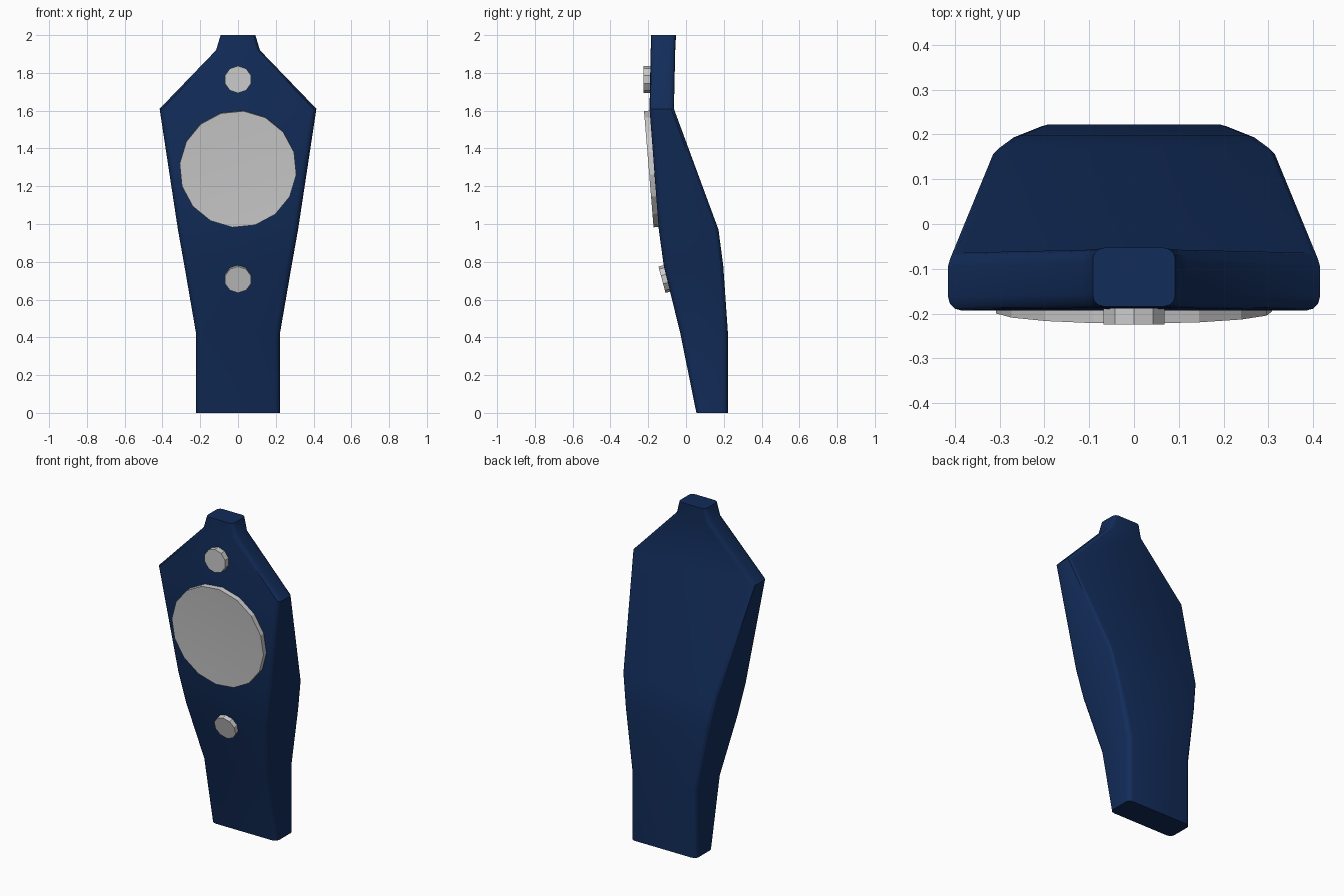
import bpy, bmesh, math
from mathutils import Matrix

if "Cube" in bpy.data.objects:
    bpy.data.objects.remove(bpy.data.objects["Cube"])


def finish(bm, name, color=None, angle=30):
    bmesh.ops.recalc_face_normals(bm, faces=bm.faces)
    me = bpy.data.meshes.new(name)
    bm.to_mesh(me)
    bm.free()
    ob = bpy.data.objects.new(name, me)
    bpy.context.collection.objects.link(ob)
    if color:
        mat = bpy.data.materials.new(name + "_paint")
        mat.diffuse_color = color
        mat.use_nodes = True
        mat.node_tree.nodes["Principled BSDF"].inputs["Base Color"].default_value = mat.diffuse_color
        me.materials.append(mat)
    bpy.ops.object.select_all(action='DESELECT')
    ob.select_set(True)
    bpy.context.view_layer.objects.active = ob
    bpy.ops.object.shade_smooth_by_angle(angle=math.radians(angle))
    return ob


def rounded_section(hw, y0, y1, r, seg=3):
    # rectangle with rounded corners in the xy plane
    pts = []
    for i, (cx, cy) in enumerate([(hw - r, y1 - r), (r - hw, y1 - r),
                                  (r - hw, y0 + r), (hw - r, y0 + r)]):
        for k in range(seg + 1):
            a = math.pi / 2 * (i + k / seg)
            pts.append((cx + r * math.cos(a), cy + r * math.sin(a)))
    return pts


# body: lofted rounded rectangles (z, half width, front y, back y, corner radius)
sections = [
    (0.00, 0.222, 0.055, 0.222, 0.03),
    (0.42, 0.222, -0.030, 0.222, 0.03),
    (0.78, 0.284, -0.118, 0.197, 0.03),
    (0.97, 0.318, -0.144, 0.172, 0.03),
    (1.61, 0.415, -0.193, -0.064, 0.03),
    (1.92, 0.116, -0.187, -0.057, 0.03),
    (2.00, 0.092, -0.184, -0.053, 0.025),
]
bm = bmesh.new()
rings = [[bm.verts.new((x, y, z)) for x, y in rounded_section(hw, y0, y1, r)]
         for z, hw, y0, y1, r in sections]
n = len(rings[0])
for a, b in zip(rings, rings[1:]):
    for i in range(n):
        j = (i + 1) % n
        bm.faces.new((a[i], a[j], b[j], b[i]))
bm.faces.new(rings[0][::-1])
bm.faces.new(rings[-1])
finish(bm, "body", (0.006, 0.025, 0.1, 1))


def disc(name, radius, sides, y, z, tilt, phase, depth=0.05, dish=0.0):
    # faceted disc whose front face is centred at (0, y, z)
    bm = bmesh.new()

    def ring(h):
        return [bm.verts.new((radius * math.cos(a), radius * math.sin(a), h))
                for a in (math.radians(phase + 360 * i / sides) for i in range(sides))]

    back, front = ring(-depth), ring(0)
    bm.faces.new(back[::-1])
    for i in range(sides):
        j = (i + 1) % sides
        bm.faces.new((back[i], back[j], front[j], front[i]))
    if dish:
        centre = bm.verts.new((0, 0, -dish))
        for i in range(sides):
            bm.faces.new((front[i], front[(i + 1) % sides], centre))
    else:
        bm.faces.new(front)
    bm.transform(Matrix.Translation((0, y, z)) @ Matrix.Rotation(math.radians(90 + tilt), 4, 'X'))
    return finish(bm, name, angle=20)


# large dial and the two small buttons
disc("dial", 0.31, 16, -0.197, 1.29, 4.7, -95.5, dish=0.01)
disc("upper_button", 0.072, 10, -0.224, 1.765, 0, 18)
disc("lower_button", 0.072, 10, -0.127, 0.705, 15, 18)
